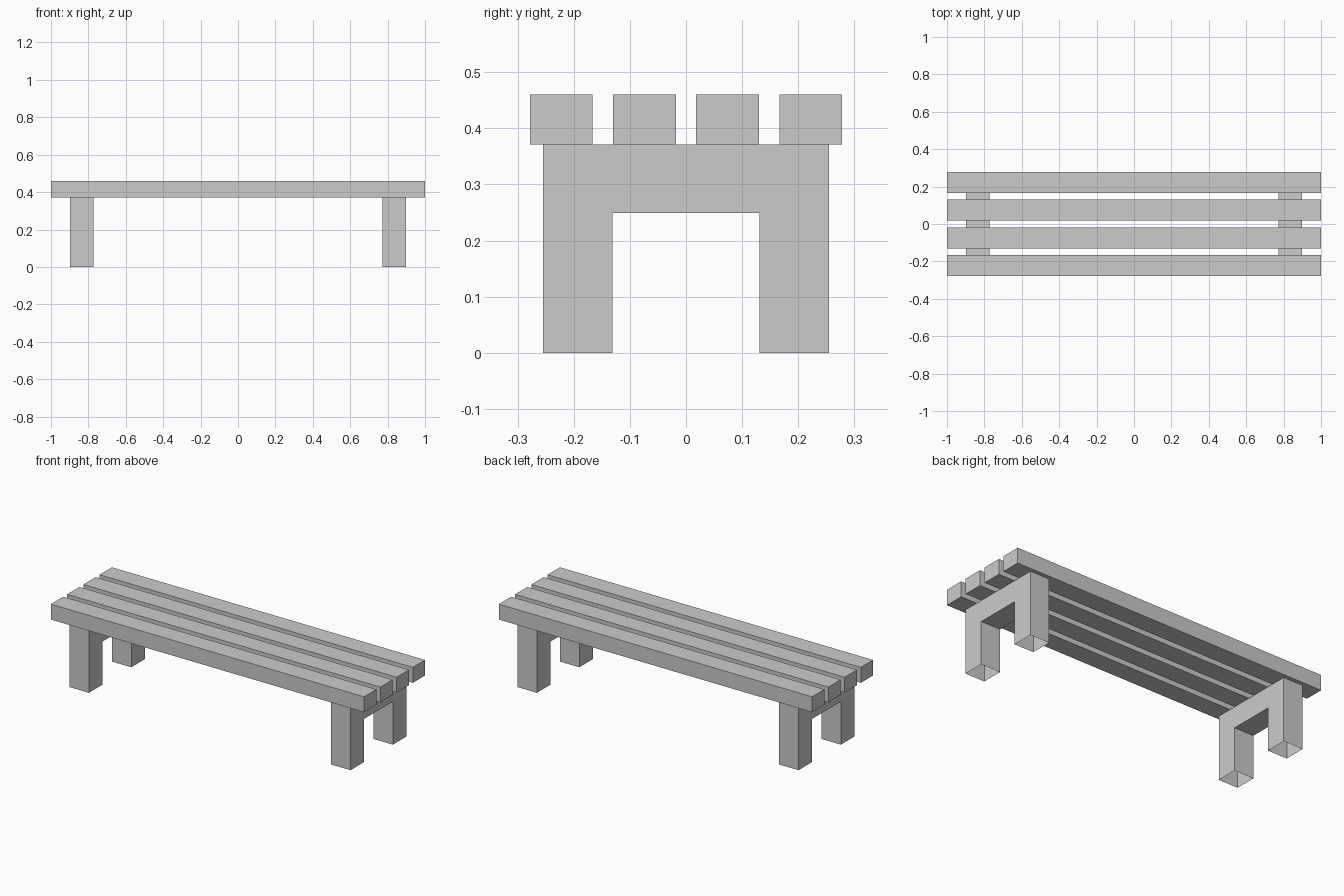
import bpy, bmesh
from mathutils import Vector

if "Cube" in bpy.data.objects:
    bpy.data.objects.remove(bpy.data.objects["Cube"])


def add_object(name, bm):
    bmesh.ops.recalc_face_normals(bm, faces=bm.faces)
    mesh = bpy.data.meshes.new(name)
    bm.to_mesh(mesh)
    bm.free()
    obj = bpy.data.objects.new(name, mesh)
    bpy.context.collection.objects.link(obj)
    return obj


# Four seat slats running the full length
SLAT_W, SEAT_Z, TOP_Z = 0.112, 0.371, 0.46
for i in range(4):
    bm = bmesh.new()
    bmesh.ops.create_cube(bm, size=1)
    bmesh.ops.scale(bm, verts=bm.verts, vec=(2, SLAT_W, TOP_Z - SEAT_Z))
    y = (i - 1.5) * 0.1482
    bmesh.ops.translate(bm, verts=bm.verts, vec=(0, y, (SEAT_Z + TOP_Z) / 2))
    add_object(f"seat_slat_{i + 1}", bm)

# Arch-shaped leg frames: two legs and a crossbar, hollow underfoot
OUT, INN, BAR_Z = 0.255, 0.131, 0.249
profile = [(-OUT, 0), (-INN, 0), (-INN, BAR_Z), (INN, BAR_Z),
           (INN, 0), (OUT, 0), (OUT, SEAT_Z), (-OUT, SEAT_Z)]
for name, x in (("left_leg_frame", -0.897), ("right_leg_frame", 0.773)):
    bm = bmesh.new()
    face = bm.faces.new([bm.verts.new((x, y, z)) for y, z in profile])
    ext = bmesh.ops.extrude_face_region(bm, geom=[face], use_keep_orig=True)
    moved = [v for v in ext["geom"] if isinstance(v, bmesh.types.BMVert)]
    bmesh.ops.translate(bm, verts=moved, vec=Vector((0.124, 0, 0)))
    bmesh.ops.recalc_face_normals(bm, faces=bm.faces)
    # Open undersides of the feet
    soles = [f for f in bm.faces if all(v.co.z < 0.001 for v in f.verts)]
    bmesh.ops.delete(bm, geom=soles, context='FACES_ONLY')
    add_object(name, bm)
